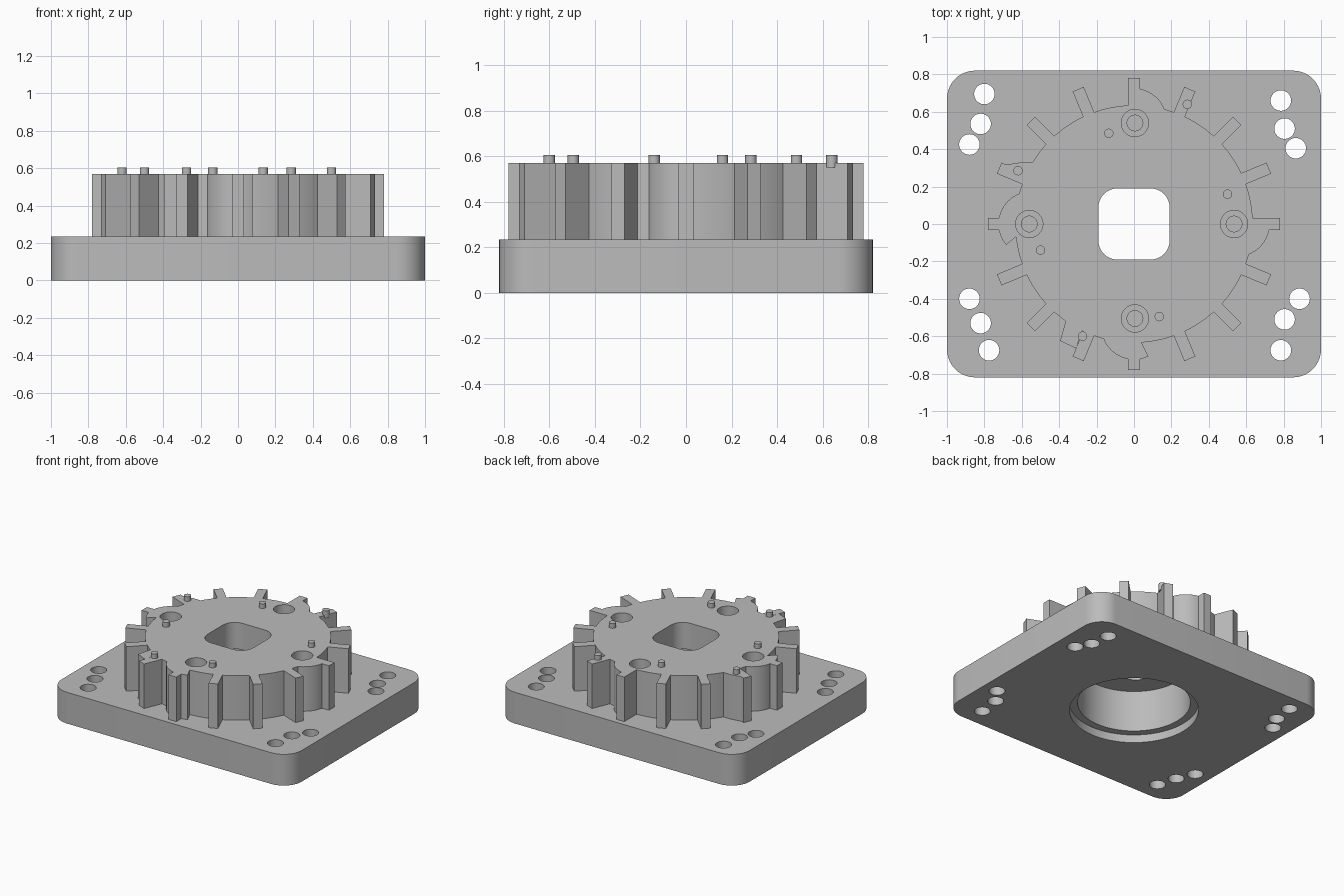
import bpy
from math import cos, sin, radians

if "Cube" in bpy.data.objects:
    bpy.data.objects.remove(bpy.data.objects["Cube"])

grey = bpy.data.materials.new("plain grey")
grey.use_nodes = True
GREY = (0.5, 0.5, 0.5, 1)
grey.diffuse_color = GREY
grey.node_tree.nodes["Principled BSDF"].inputs["Base Color"].default_value = GREY

BASE_TOP, HUB_TOP, PIN_TOP = 0.235, 0.57, 0.605


def arc(x, y, r, a, b, n):
    steps = [radians(a + (b - a) * i / n) for i in range(n + 1)]
    return [(x + r * cos(t), y + r * sin(t)) for t in steps]


def circle(x, y, r, n=32):
    return arc(x, y, r, 0, 360, n)[:-1]


def rounded_rect(hx, hy, r):
    corners = [(1, 1, 0), (-1, 1, 90), (-1, -1, 180), (1, -1, 270)]
    return [p for sx, sy, a in corners
            for p in arc(sx * (hx - r), sy * (hy - r), r, a, a + 90, 10)]


def sector(x, y, r, a, b):
    return [(x, y)] + arc(x, y, r, a, b, 16)


def prisms(name, profiles, z0, z1):
    """One object made of upright prisms, one for each counter-clockwise profile."""
    verts, faces = [], []
    for p in profiles:
        s, n = len(verts), len(p)
        verts += [(x, y, z0) for x, y in p] + [(x, y, z1) for x, y in p]
        faces.append([s + i for i in reversed(range(n))])
        faces.append([s + n + i for i in range(n)])
        for i in range(n):
            j = (i + 1) % n
            faces.append([s + i, s + j, s + n + j, s + n + i])
    mesh = bpy.data.meshes.new(name)
    mesh.from_pydata(verts, [], faces)
    mesh.materials.append(grey)
    obj = bpy.data.objects.new(name, mesh)
    bpy.context.collection.objects.link(obj)
    return obj


def combine(obj, profiles, z0, z1, operation="DIFFERENCE"):
    tool = prisms("tool", profiles, z0, z1)
    mod = obj.modifiers.new("combine", "BOOLEAN")
    mod.operation, mod.solver, mod.object = operation, "EXACT", tool
    bpy.context.view_layer.objects.active = obj
    bpy.ops.object.modifier_apply(modifier=mod.name)
    bpy.data.objects.remove(tool)


def shade(obj):
    bpy.ops.object.select_all(action="DESELECT")
    obj.select_set(True)
    bpy.context.view_layer.objects.active = obj
    bpy.ops.object.shade_smooth_by_angle(angle=radians(25))


# Base plate with corner bolt holes and a stepped bore
base = prisms("base_plate", [rounded_rect(1, 0.82, 0.15)], 0, BASE_TOP)
bolts = [(-0.8, 0.695), (-0.82, 0.535), (-0.88, 0.425),
         (0.785, 0.66), (0.805, 0.51), (0.865, 0.405),
         (-0.88, -0.4), (-0.82, -0.53), (-0.775, -0.675),
         (0.885, -0.4), (0.805, -0.51), (0.785, -0.675)]
combine(base, [circle(x, y, 0.055) for x, y in bolts], -0.1, 0.4)
combine(base, [circle(0, 0, 0.385, 64)], -0.1, 0.4)
combine(base, [circle(0, 0, 0.44, 64)], -0.1, 0.06)
shade(base)

# Hub disc with half-round lobes beside the screw seats
hub = prisms("toothed_hub", [circle(0, 0, 0.635, 96)], BASE_TOP, HUB_TOP)
lobes = [sector(0, 0.55, 0.175, -40, 90), sector(0.55, 0, 0.175, -130, 0),
         sector(0, -0.55, 0.175, 140, 296), sector(-0.55, 0, 0.175, 50, 220)]
combine(hub, lobes, BASE_TOP, HUB_TOP, "UNION")

# Sixteen narrow teeth
teeth = []
for k in range(16):
    c, s = cos(radians(22.5 * k)), sin(radians(22.5 * k))
    bar = [(0.5, -0.032), (0.78, -0.032), (0.78, 0.032), (0.5, 0.032)]
    teeth.append([(u * c - v * s, u * s + v * c) for u, v in bar])
combine(hub, teeth, BASE_TOP, HUB_TOP, "UNION")

# Webs thickening two of the teeth
webs = [[(-0.5, 0.2), (-0.5, 0.33), (-0.6, 0.33), (-0.7, 0.315), (-0.69, 0.26)],
        [(-0.25, -0.5), (-0.36, -0.5), (-0.395, -0.625), (-0.31, -0.665)]]
webs[1].reverse()
webs[0].reverse()
for web in webs:
    area = sum(a[0] * b[1] - b[0] * a[1] for a, b in zip(web, web[1:] + web[:1]))
    combine(hub, [web if area > 0 else web[::-1]], BASE_TOP, HUB_TOP, "UNION")

# Square window over the bore, and counterbored screw seats
combine(hub, [circle(0, 0, 0.385, 64)], 0.1, 0.37)
combine(hub, [rounded_rect(0.19, 0.19, 0.1)], 0.1, 0.7)
seats = [(0.005, 0.54), (0.005, -0.505), (-0.56, 0), (0.535, 0)]
combine(hub, [circle(x, y, 0.073) for x, y in seats], 0.42, 0.7)
combine(hub, [circle(x, y, 0.042) for x, y in seats], 0.1, 0.7)
shade(hub)

# Locating pins
pins = [(-0.135, 0.485), (0.285, 0.64), (0.5, 0.16), (-0.62, 0.285),
        (-0.5, -0.14), (-0.275, -0.6), (0.135, -0.495)]
shade(prisms("locating_pins", [circle(x, y, 0.025, 20) for x, y in pins],
             HUB_TOP - 0.02, PIN_TOP))
